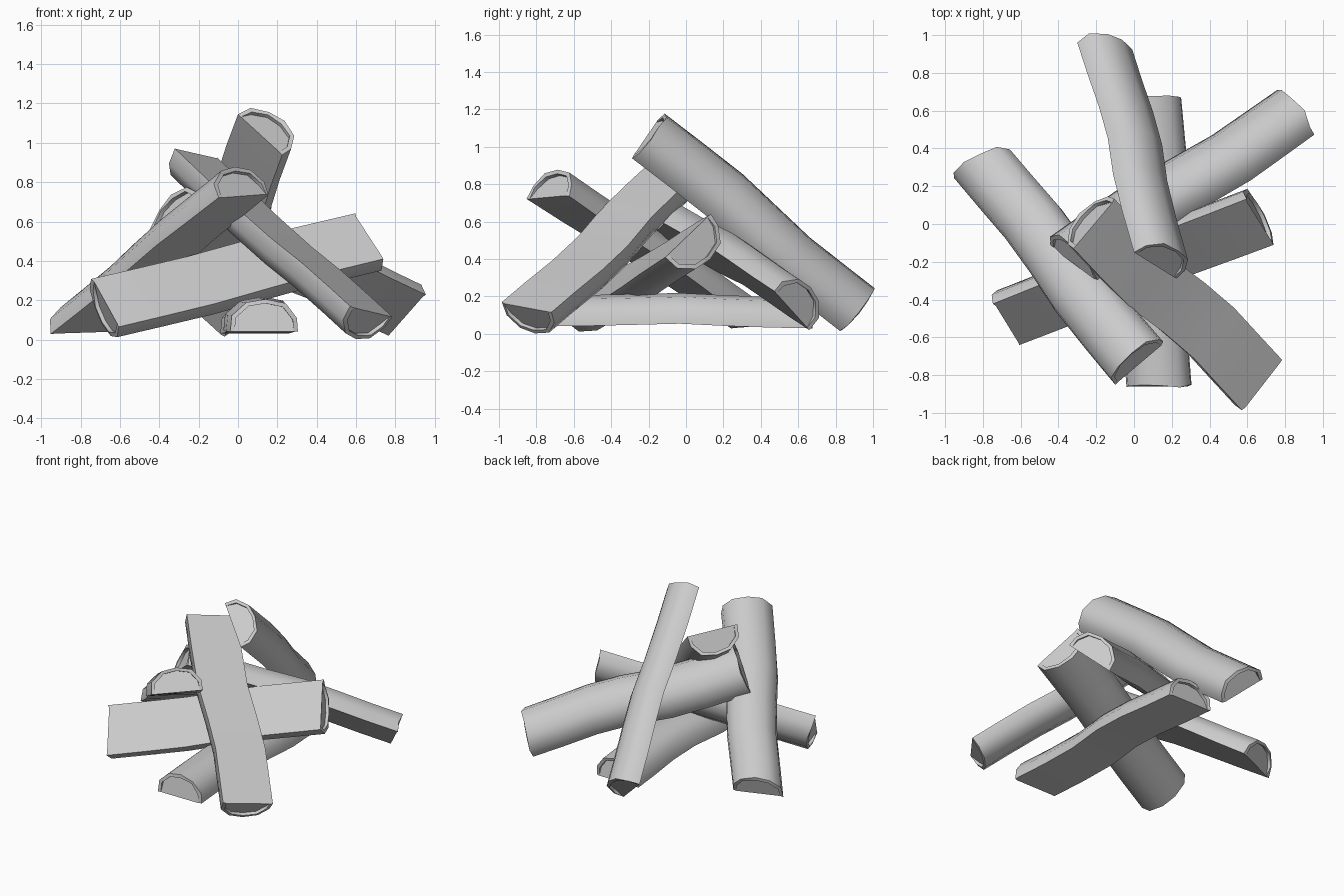
import bpy, bmesh, random
from mathutils import Vector

random.seed(4)
cube = bpy.data.objects.get("Cube")
if cube:
    bpy.data.objects.remove(cube)

# One plain grey for all the wood
grey = bpy.data.materials.new("wood_grey")
grey.use_nodes = True
tone = (0.6, 0.6, 0.6, 1)
grey.diffuse_color = tone
grey.node_tree.nodes["Principled BSDF"].inputs["Base Color"].default_value = tone

# Half-round bark profile: sideways, outward (in half widths)
ARC = [(-1, 0), (-.95, .5), (-.52, .9), (.05, 1), (.64, .87), (.97, .42), (1, 0)]
# Bend of the log: position along it, sideways shift, outward shift
BEND = [(0, 0, 0), (.14, .015, .003), (.3, .035, .012), (.46, .02, .025),
        (.64, -.02, .014), (.82, -.015, .004), (1, 0, 0)]
BARK = 0.87      # inner edge of the bark rim
RECESS = 0.022   # depth of the wood face inside the rim


def split_log(name, bend, left_a, right_a, left_b, right_b):
    """Half-round log whose flat face runs between two pairs of corners."""
    la, ra, lb, rb = map(Vector, (left_a, right_a, left_b, right_b))
    axis = ((lb + rb) - (la + ra)).normalized()
    bm = bmesh.new()

    def section(points, t, side=0, out=0, scale=1.0, push=0.0, ragged=0.0):
        left, right = la.lerp(lb, t), ra.lerp(rb, t)
        across = (left - right) / 2
        half = across.length
        outward = axis.cross(across).normalized()
        centre = (left + right) / 2 + across / half * side + outward * out + axis * push
        return [bm.verts.new(centre + across * u * scale + outward * half * .96 * v * scale
                             + axis * random.uniform(-ragged, ragged)) for u, v in points]

    def strip(a, b):
        for i in range(len(ARC) - 1):
            bm.faces.new(list(dict.fromkeys((a[i], a[i + 1], b[i + 1], b[i]))))

    # Bark
    rings = [section(ARC, t, side * bend, out * bend, ragged=.01 if t in (0, 1) else 0)
             for t, side, out in BEND]
    for a, b in zip(rings, rings[1:]):
        strip(a, b)

    # Bark rim and sunken wood at both ends
    edges = []
    for ring, t, inward in ((rings[0], 0, 1), (rings[-1], 1, -1)):
        lip = section(ARC, t, scale=BARK)
        sunk = section(ARC[1:-1], t, scale=BARK, push=inward * RECESS)
        wood = [lip[0]] + sunk + [lip[-1]]
        strip(ring, lip)
        strip(lip, wood)
        bm.faces.new(wood)
        edges.append([ring[0], lip[0], lip[-1], ring[-1]])

    # Flat split face
    flats = [edges[0]] + [[r[0], r[-1]] for r in rings[1:-1]] + [edges[1]]
    for a, b in zip(flats, flats[1:]):
        bm.faces.new(a + b[::-1])

    bmesh.ops.recalc_face_normals(bm, faces=bm.faces)
    mesh = bpy.data.meshes.new(name)
    bm.to_mesh(mesh)
    bm.free()
    mesh.materials.append(grey)
    log = bpy.data.objects.new(name, mesh)
    bpy.context.collection.objects.link(log)
    bpy.ops.object.select_all(action='DESELECT')
    log.select_set(True)
    bpy.context.view_layer.objects.active = log
    bpy.ops.object.shade_smooth_by_angle(angle=1.0)


# Log lying on the ground
split_log("ground_log", .8, (.25, .67, .03), (-.09, .67, .03), (.305, -.86, .04), (-.04, -.86, .04))
# Logs leaning on one another
split_log("back_log", .75, (-.07, .83, .01), (-.3, .96, .22), (.225, -.29, .94), (0, -.15, 1.145))
split_log("back_right_log", .5, (-.64, .37, .04), (-.95, .24, .03), (.16, -.63, .74), (-.1, -.85, .72))
split_log("back_left_log", .7, (.95, .47, .23), (.765, .66, .02), (-.2, -.3, .7), (-.44, -.12, .5))
split_log("front_cross_log", .3, (.59, .13, .64), (.74, -.11, .41), (-.74, -.42, .31), (-.605, -.64, .065))
split_log("front_log", .7, (.785, -.72, .115), (.575, -.99, .165), (-.1, .13, .92), (-.32, -.13, .97))
